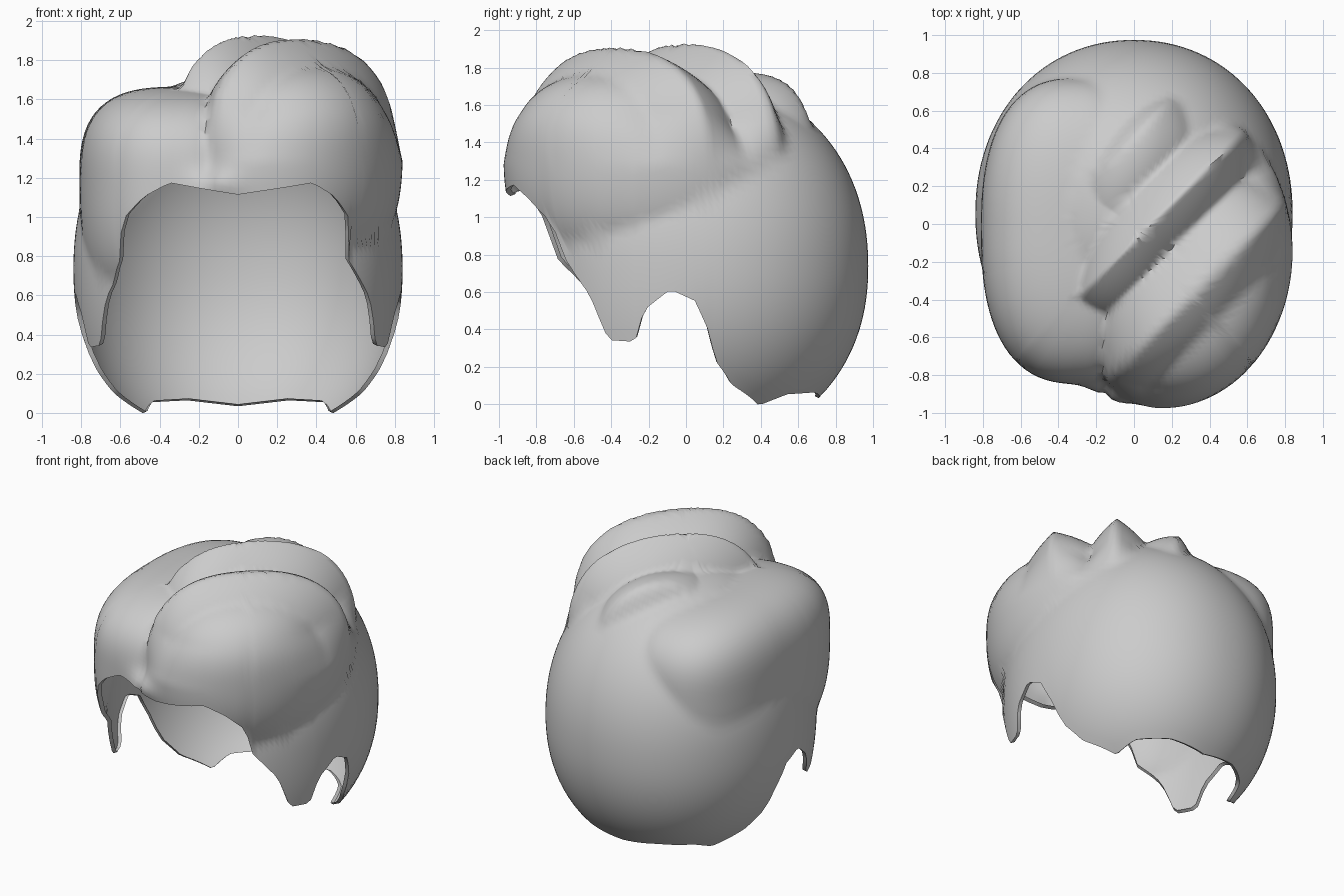
import bpy, bmesh, math
from mathutils import Vector

if "Cube" in bpy.data.objects:
    bpy.data.objects.remove(bpy.data.objects["Cube"])

CENTRE = Vector((0, 0, 1.0))
SEGMENTS, RINGS = 144, 48

# Hair masses: centre, radii (left, right, depth, up, down), plan and height powers
CAP_BACK = ((0, 0.08, 0.75), (0.84, 0.84, 0.92, 1.0, 0.95), 2.1, 2.15)
CAP_FRONT = ((0, 0.08, 0.75), (0.84, 0.84, 0.92, 1.0, 1.3), 2.1, 2.15)
PARTED_SIDE = ((-0.30, -0.01, 1.20), (0.51, 0.45, 0.81, 0.48, 0.75), 2.5, 2.9)
SWEPT_TOP = ((0.15, -0.12, 1.34), (0.52, 0.69, 0.83, 0.61, 0.75), 2.0, 2.4)

# Diagonal ridges across the swept top: (offset, depth below the crest)
FOLDS = [(-9, 0), (-0.95, 0), (-0.70, 0.08), (-0.47, 0), (-0.26, 0.16),
         (-0.05, 0), (0.15, 0.14), (0.35, 0.0), (0.60, 0.08), (9, 0.08)]

# Hem height by angle from the front, the same on both sides
HEM = [(0, 1.13), (12, 1.16), (23, 1.19), (31, 1.12), (39, 1.0), (42, 0.80),
       (54, 0.60), (61, 0.36), (72, 0.35), (76, 0.52), (86, 0.63), (95, 0.57),
       (100, 0.42), (104, 0.25), (113, 0.12), (131, 0.01), (142, 0.07),
       (160, 0.08), (180, 0.05)]


def lookup(table, x):
    """Straight-line interpolation in a table of pairs."""
    for (x0, y0), (x1, y1) in zip(table, table[1:]):
        if x <= x1:
            return y0 + (y1 - y0) * (x - x0) / (x1 - x0)
    return table[-1][1]


def hit(d, mass):
    """Distance along a ray from CENTRE to the skin of a rounded mass."""
    centre, (left, right, depth, up, down), plan, tall = mass
    low, high = 0.0, 2.0
    for _ in range(18):
        r = (low + high) / 2
        x, y, z = CENTRE + d * r - Vector(centre)
        x /= left if x < 0 else right
        z /= up if z > 0 else down
        flat = abs(x) ** plan + abs(y / depth) ** plan
        if flat ** (tall / plan) + abs(z) ** tall < 1:
            low = r
        else:
            high = r
    return low


def surface(angle, elev):
    d = Vector((math.sin(angle) * math.cos(elev),
                -math.cos(angle) * math.cos(elev), math.sin(elev)))
    r = hit(d, SWEPT_TOP)
    p = CENTRE + d * r
    # folds fade out down the sides
    fade = min(1, max(0, (p.z - 1.3) / 0.3))
    r -= fade * lookup(FOLDS, (p.y - p.x) / math.sqrt(2))
    # sideburns hang straighter than the nape
    nape = min(1, max(0, (abs(math.degrees(angle)) - 78) / 22))
    cap = hit(d, CAP_BACK) * nape + hit(d, CAP_FRONT) * (1 - nape)
    r = max(r, cap, hit(d, PARTED_SIDE))
    # pointed lock at the front
    r += 0.08 * math.exp(-((angle + 0.15) / 0.13) ** 2 - ((elev - 0.19) / 0.1) ** 2)
    return CENTRE + d * r


def hem_elevation(angle):
    low, high = math.radians(-75), math.radians(35)
    target = lookup(HEM, abs(math.degrees(angle)))
    for _ in range(18):
        mid = (low + high) / 2
        if surface(angle, mid).z < target:
            low = mid
        else:
            high = mid
    return high


# Hair shell, lofted from the crown down to the hem
bm = bmesh.new()
top = bm.verts.new(surface(0, math.pi / 2))
columns = []
for i in range(SEGMENTS):
    angle = (i / SEGMENTS * 2 - 1) * math.pi
    end = hem_elevation(angle)
    column = []
    for j in range(1, RINGS + 1):
        elev = math.pi / 2 + (end - math.pi / 2) * j / RINGS
        column.append(bm.verts.new(surface(angle, elev)))
    # narrow lip turned inward at the hem
    p = column[-1].co
    column.append(bm.verts.new((p.x * 0.97, p.y * 0.97, p.z + 0.01)))
    columns.append(column)
for i in range(SEGMENTS):
    a, b = columns[i], columns[(i + 1) % SEGMENTS]
    bm.faces.new((top, a[0], b[0]))
    for j in range(RINGS):
        bm.faces.new((a[j], a[j + 1], b[j + 1], b[j]))

# Centre the shell and stand it on the ground
for axis in range(3):
    values = [v.co[axis] for v in bm.verts]
    shift = min(values) if axis == 2 else (min(values) + max(values)) / 2
    for v in bm.verts:
        v.co[axis] -= shift
bm.normal_update()

mesh = bpy.data.meshes.new("hair_shell")
bm.to_mesh(mesh)
bm.free()
hair = bpy.data.objects.new("hair_shell", mesh)
bpy.context.collection.objects.link(hair)

grey = bpy.data.materials.new("light_grey")
grey.diffuse_color = (0.6, 0.6, 0.6, 1)
grey.use_nodes = True
grey.node_tree.nodes["Principled BSDF"].inputs["Base Color"].default_value = grey.diffuse_color
mesh.materials.append(grey)

bpy.context.view_layer.objects.active = hair
hair.select_set(True)
bpy.ops.object.shade_smooth_by_angle(angle=math.radians(60))
